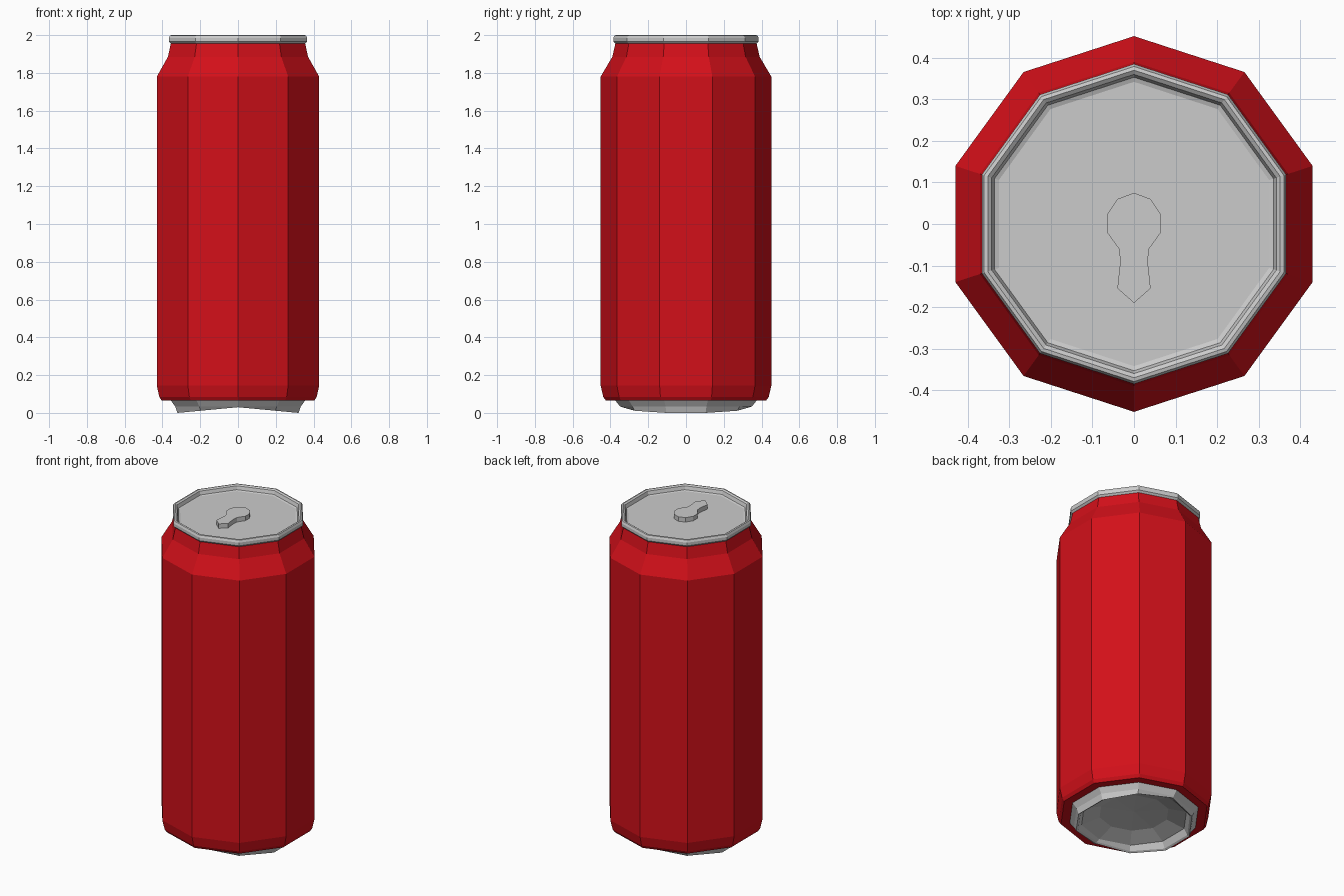
import bpy, bmesh
from math import pi, cos, sin

if "Cube" in bpy.data.objects:
    bpy.data.objects.remove(bpy.data.objects["Cube"])

SIDES = 10


def lathe(name, profile, warp=None):
    """Revolve (radius, z) points into flat-sided rings; radius 0 becomes a pole."""
    bm = bmesh.new()
    rings = []
    for r, z in profile:
        if r == 0:
            rings.append([bm.verts.new((0, 0, z))])
            continue
        rings.append([bm.verts.new((r * cos(a), r * sin(a), z))
                      for a in (pi / 2 + 2 * pi * i / SIDES for i in range(SIDES))])
    for lo, hi in zip(rings, rings[1:]):
        for i in range(SIDES):
            j = (i + 1) % SIDES
            if len(hi) == 1:
                bm.faces.new((lo[i], lo[j], hi[0]))
            else:
                bm.faces.new((lo[i], lo[j], hi[j], hi[i]))
    if warp:
        for v in bm.verts:
            v.co.z += warp(v.co)
    return finish(name, bm)


def finish(name, bm):
    mesh = bpy.data.meshes.new(name)
    bm.to_mesh(mesh)
    bm.free()
    obj = bpy.data.objects.new(name, mesh)
    bpy.context.collection.objects.link(obj)
    return obj


red = bpy.data.materials.new("red_paint")
red.diffuse_color = (0.65, 0.005, 0.01, 1)
red.use_nodes = True
red.node_tree.nodes["Principled BSDF"].inputs["Base Color"].default_value = red.diffuse_color

# Painted body with chamfered foot and tapered neck
body = lathe("can_body", [(0.365, 0.066), (0.425, 0.066), (0.438, 0.085), (0.452, 0.145),
                          (0.452, 1.78), (0.39, 1.885), (0.374, 1.955)])
body.data.materials.append(red)

# Rolled rim and recessed lid
lathe("rim_and_lid", [(0.374, 1.955), (0.385, 1.966), (0.385, 1.985), (0.379, 1.998),
                      (0.370, 2.0), (0.360, 1.993), (0.353, 1.972), (0.342, 1.968),
                      (0, 1.968)])


# Bottom foot, whose lower edge arches up at front and back, and hollow underside
def arch(co):
    if co.z > 0.025:
        return 0
    return 0.03 * (1 - min(1, abs(co.x) / 0.32))


base = lathe("can_base", [(0, 0.09), (0.2, 0.08), (0.305, 0.045), (0.325, 0.006),
                          (0.337, 0.0), (0.35, 0.035), (0.375, 0.067)][::-1], arch)
base.data.flip_normals()

# Pull tab: half outline mirrored across x, then extruded
half = [(0.04, 0.06), (0.065, 0.022), (0.065, -0.02), (0.036, -0.06),
        (0.033, -0.09), (0.04, -0.155)]
outline = ([(0, 0.075)] + [(-x, y) for x, y in half] + [(0, -0.19)] + half[::-1])
bm = bmesh.new()
face = bm.faces.new([bm.verts.new((x, y, 1.967)) for x, y in outline])
top = bmesh.ops.extrude_face_region(bm, geom=[face])["geom"]
for v in top:
    if isinstance(v, bmesh.types.BMVert):
        v.co.z += 0.029
bmesh.ops.recalc_face_normals(bm, faces=bm.faces)
finish("pull_tab", bm)
